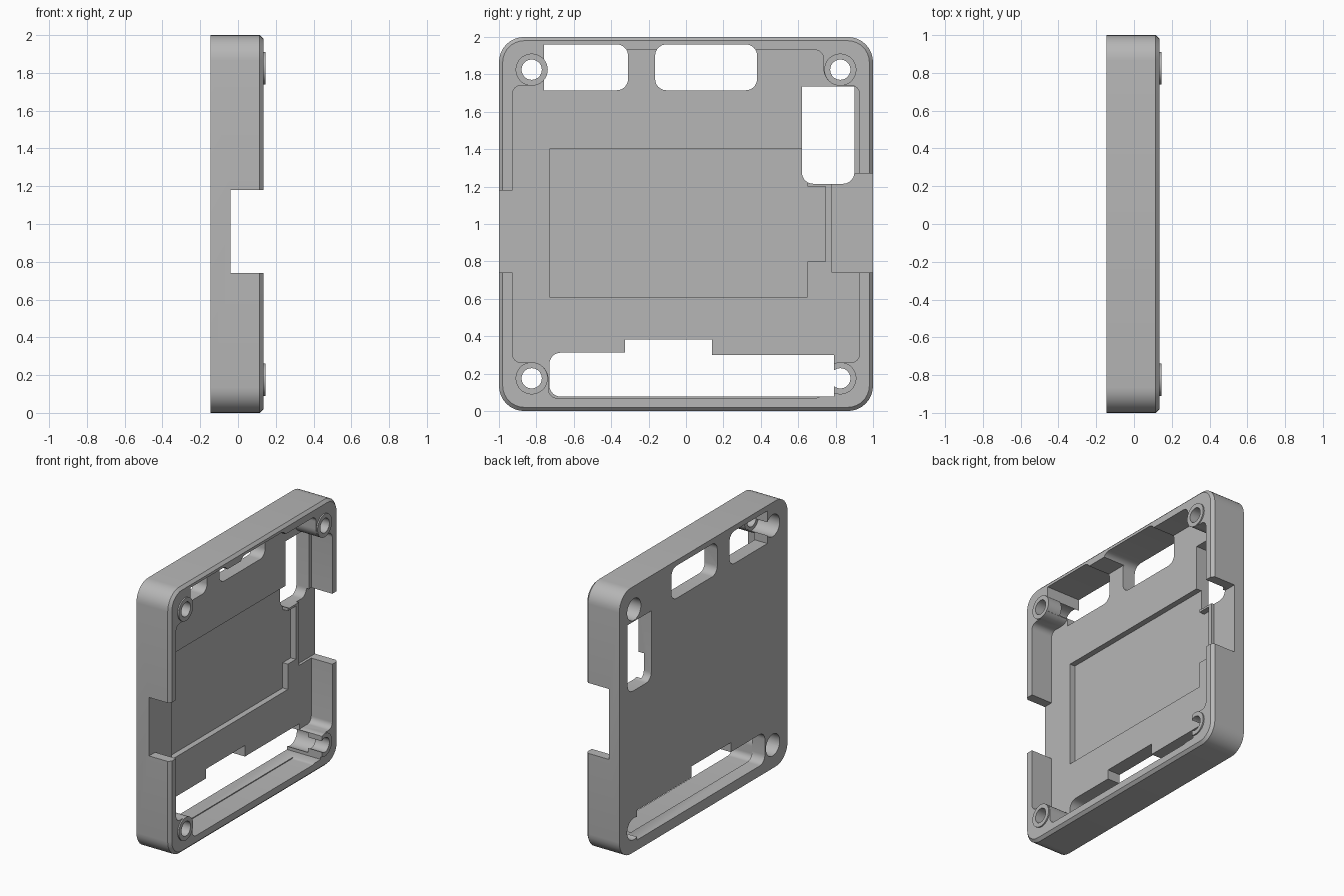
import bpy, bmesh, math
from mathutils import Vector

if "Cube" in bpy.data.objects:
    bpy.data.objects.remove(bpy.data.objects["Cube"], do_unlink=True)

BACK, FLOOR, SHOULDER, RIM, TOP = -0.145, -0.04, 0.115, 0.135, 0.145
FAR = 0.4

grey = bpy.data.materials.new("plain_grey")
grey.use_nodes = True
grey.diffuse_color = (0.47, 0.47, 0.47, 1)
grey.node_tree.nodes["Principled BSDF"].inputs["Base Color"].default_value = grey.diffuse_color


def rounded(corners, steps=8):
    """Outline in (y, z) from corners (y, z, radius)."""
    out = []
    n = len(corners)
    for i, (y, z, r) in enumerate(corners):
        p = Vector((y, z))
        if r == 0:
            out.append(p)
            continue
        a = (Vector(corners[i - 1][:2]) - p).normalized()
        b = (Vector(corners[(i + 1) % n][:2]) - p).normalized()
        centre = p + (a + b) * r      # all corners are right angles
        for k in range(steps + 1):
            t = math.pi / 2 * k / steps
            out.append(centre - b * r * math.cos(t) - a * r * math.sin(t))
    return out


def rect(y0, z0, y1, z1, radii=(0, 0, 0, 0)):
    """Corner order: low-low, high-low, high-high, low-high."""
    pts = ((y0, z0), (y1, z0), (y1, z1), (y0, z1))
    return rounded([(*p, r) for p, r in zip(pts, radii)])


def circle(y, z, r, n=40):
    return [Vector((y + r * math.cos(math.tau * k / n), z + r * math.sin(math.tau * k / n)))
            for k in range(n)]


def loft(name, sections):
    """Solid through (x, outline) sections."""
    bm = bmesh.new()
    rings = [[bm.verts.new((x, p.x, p.y)) for p in line] for x, line in sections]
    bm.faces.new(rings[0])
    bm.faces.new(rings[-1])
    for lo, hi in zip(rings, rings[1:]):
        for i in range(len(lo)):
            j = (i + 1) % len(lo)
            bm.faces.new((lo[i], lo[j], hi[j], hi[i]))
    bmesh.ops.recalc_face_normals(bm, faces=bm.faces)
    mesh = bpy.data.meshes.new(name)
    bm.to_mesh(mesh)
    bm.free()
    mesh.materials.append(grey)
    obj = bpy.data.objects.new(name, mesh)
    bpy.context.collection.objects.link(obj)
    return obj


def combine(operation, outline, x0, x1):
    """Boolean a prism into the housing, then drop the helper."""
    tool = loft("helper", [(x0, outline), (x1, outline)])
    tool.hide_render = True
    mod = housing.modifiers.new("shape", "BOOLEAN")
    mod.operation = operation
    mod.solver = "EXACT"
    mod.object = tool
    bpy.context.view_layer.objects.active = housing
    bpy.ops.object.modifier_apply(modifier=mod.name)
    bpy.data.objects.remove(tool, do_unlink=True)


def cut(outline, x0=-FAR, x1=FAR):
    combine("DIFFERENCE", outline, x0, x1)


# Outer block with a chamfered rim
outer = rect(-1, 0, 1, 2, (0.135,) * 4)
inner = rect(-0.98, 0.02, 0.98, 1.98, (0.115,) * 4)
housing = loft("housing", [(BACK, outer), (SHOULDER, outer), (RIM, inner)])

# Main cavity, wrapping around the four screw posts
quadrants = ((1, 1), (-1, 1), (-1, -1), (1, -1))
corners = []
for sy, sz in quadrants:
    part = [(0.928, 0.74, 0.045), (0.735, 0.74, 0.09), (0.735, 0.93, 0.045)]
    part = [(sy * y, 1 + sz * z, r) for y, z, r in part]
    corners += part if sy * sz > 0 else part[::-1]
cut(rounded(corners), FLOOR)

# Shallow recess with a side tab
cut(rounded([(y, z, 0) for y, z in (
    (-0.73, 0.61), (0.65, 0.61), (0.65, 0.8), (0.745, 0.8),
    (0.745, 1.2), (0.65, 1.2), (0.65, 1.4), (-0.73, 1.4))]), -0.083)

# Side wall notches
cut(rect(-1.2, 0.74, -0.9, 1.18), FLOOR)
cut(rect(0.78, 0.74, 1.2, 1.27), -0.06)

# Through windows
r = 0.06
cut(rect(-0.76, 1.715, -0.31, 1.96, (0, r, r, 0)))
cut(rect(-0.165, 1.715, 0.38, 1.96, (r, r, r, r)))
cut(rect(0.62, 1.215, 0.9, 1.735, (r, r, 0, 0)))

# Raised screw collars
posts = [(sy * 0.825, 1 + sz * 0.825) for sy, sz in quadrants]
for y, z in posts:
    combine("UNION", circle(y, z, 0.086), 0.03, TOP)

# Long lower window with a stepped upper edge
cut(rounded([(-0.73, 0.077, r), (0.79, 0.077, 0), (0.79, 0.3, 0), (0.14, 0.3, 0),
             (0.14, 0.383, 0), (-0.325, 0.383, 0), (-0.325, 0.312, 0), (-0.73, 0.312, r)]))

# Screw holes with deep counterbores from the back
for y, z in posts:
    cut(circle(y, z, 0.054))
    cut(circle(y, z, 0.082), -FAR, 0.03)

bpy.ops.object.select_all(action="DESELECT")
housing.select_set(True)
bpy.context.view_layer.objects.active = housing
bpy.ops.object.shade_smooth_by_angle(angle=math.radians(30))
